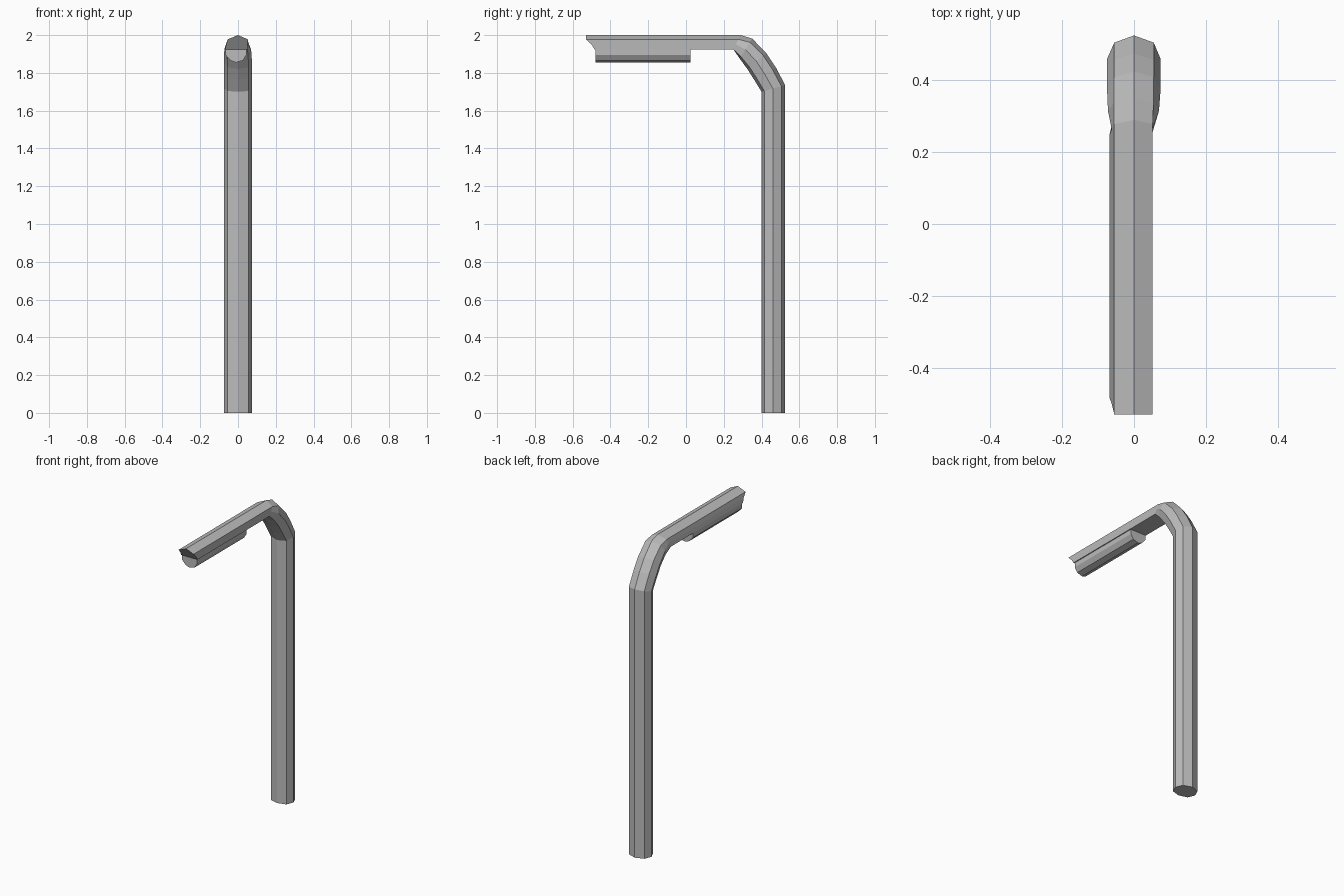
import bpy, bmesh
from mathutils import Vector

cube = bpy.data.objects.get("Cube")
if cube:
    bpy.data.objects.remove(cube)

# Single painted-metal colour
COLOUR = (0.5, 0.5, 0.5, 1)
grey = bpy.data.materials.new("grey metal")
grey.use_nodes = True
grey.diffuse_color = COLOUR
grey.node_tree.nodes["Principled BSDF"].inputs["Base Color"].default_value = COLOUR


def loft(name, rings):
    """Skin a list of equal-length rings and cap both ends."""
    bm = bmesh.new()
    loops = [[bm.verts.new(p) for p in ring] for ring in rings]
    for a, b in zip(loops, loops[1:]):
        for i in range(len(a)):
            j = (i + 1) % len(a)
            bm.faces.new((a[i], a[j], b[j], b[i]))
    bm.faces.new(loops[0])
    bm.faces.new(loops[-1])
    bmesh.ops.recalc_face_normals(bm, faces=bm.faces)
    mesh = bpy.data.meshes.new(name)
    bm.to_mesh(mesh)
    bm.free()
    mesh.materials.append(grey)
    obj = bpy.data.objects.new(name, mesh)
    bpy.context.collection.objects.link(obj)
    return obj


# Cross-sections as (x, fraction from inner to outer side)
POLE = [(0, 0), (.055, .12), (.074, .48), (.055, .84),
        (0, 1), (-.055, .84), (-.075, .48), (-.055, .12)]
ARM = [(0, 0), (.05, 0), (.051, .35), (.052, .7),
       (0, 1), (-.055, .7), (-.062, .35), (-.068, 0)]


def ring(inner, outer, blend):
    """Place a section between inner and outer (y, z) points."""
    a, b = Vector(inner), Vector(outer)
    points = []
    for arm, pole in zip(ARM, POLE):
        x, s = Vector(arm).lerp(Vector(pole), blend)
        y, z = a.lerp(b, s)
        points.append(Vector((x, y, z)))
    return points


# Bent post: overhanging arm, curved elbow, upright pole
tip = ring((-.485, 1.925), (-.53, 2), 0)
for p in tip:
    if p.z > 1.97:
        p.y = -.53
loft("bent_post", [
    tip,
    ring((.25, 1.925), (.29, 2), 0),
    ring((.285, 1.875), (.35, 1.982), .8),
    ring((.325, 1.82), (.425, 1.905), 1),
    ring((.36, 1.765), (.475, 1.83), 1),
    ring((.4, 1.7), (.525, 1.735), 1),
    ring((.4, 0), (.525, 0), 1),
])

# Lamp housing hanging under the arm
LAMP = [(-.066, 1.93), (-.066, 1.895), (-.04, 1.866), (-.01, 1.855),
        (.026, 1.866), (.044, 1.895), (.044, 1.93)]
loft("lamp_housing", [[(x, y, z) for x, z in LAMP] for y in (-.48, .025)])
